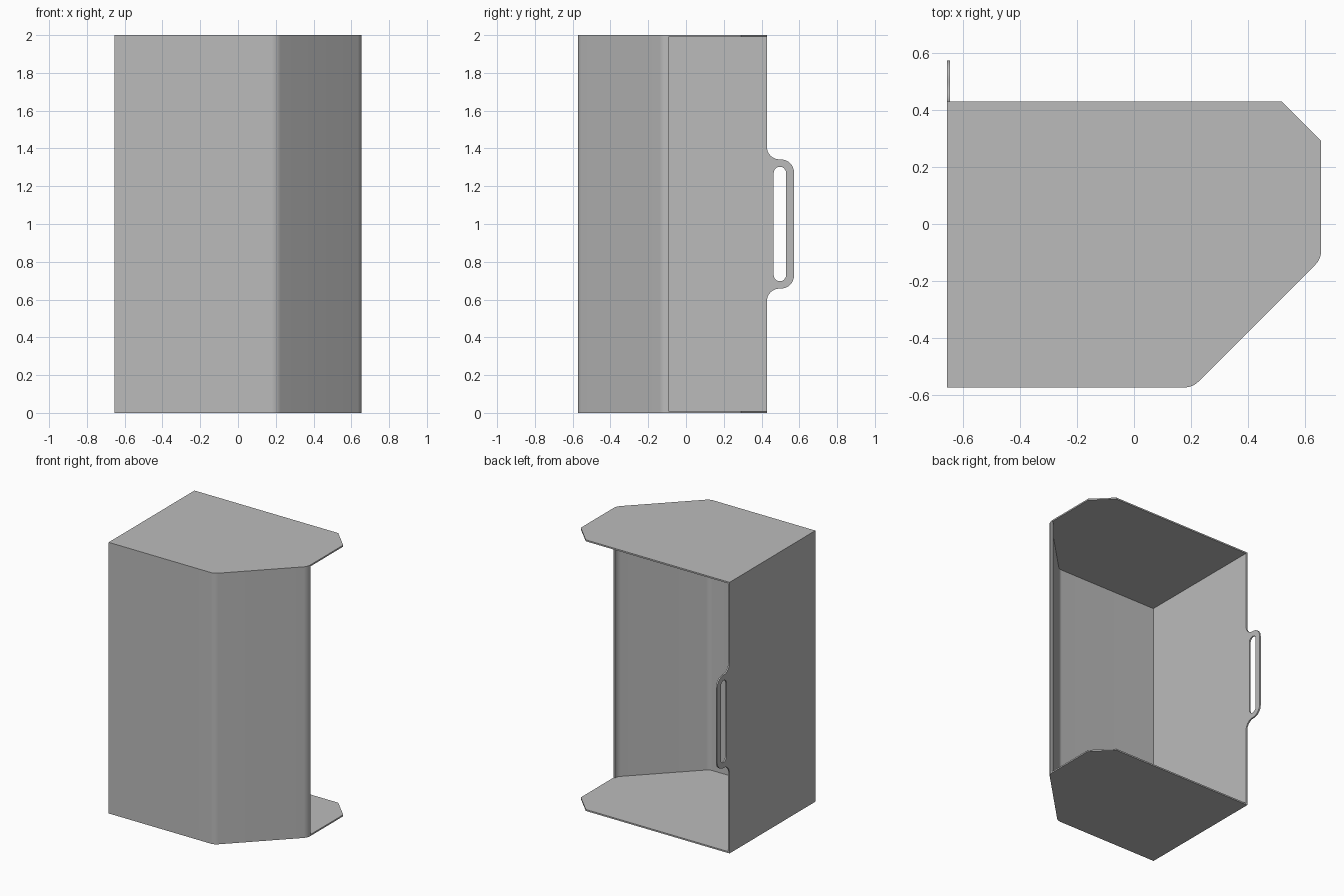
import bpy, bmesh, math
from mathutils import Vector

default = bpy.data.objects.get("Cube")
if default:
    bpy.data.objects.remove(default, do_unlink=True)

T = 0.011                    # sheet thickness
W, H = 0.655, 2.0            # half width, height
FRONT, BACK, GRIP = -0.572, 0.428, 0.572
R = 0.07                     # bend radius
LEFT = -W + T                # inside of the side panel

grey = bpy.data.materials.new("sheet grey")
grey.use_nodes = True
colour = (0.5, 0.5, 0.5, 1)
grey.diffuse_color = colour
grey.node_tree.nodes["Principled BSDF"].inputs["Base Color"].default_value = colour


def arc(cx, cy, r, start, end, n=8):
    angles = [math.radians(start + (end - start) * i / n) for i in range(n + 1)]
    return [(cx + r * math.cos(a), cy + r * math.sin(a)) for a in angles]


def prism(name, loops, place, push):
    """Fill the outline (later loops are holes) and extrude it by push."""
    bm = bmesh.new()
    edges = []
    for loop in loops:
        vs = [bm.verts.new(place(a, b)) for a, b in loop]
        edges += [bm.edges.new((v, vs[i - 1])) for i, v in enumerate(vs)]
    bmesh.ops.triangle_fill(bm, edges=edges, use_beauty=True, use_dissolve=False)
    out = bmesh.ops.extrude_face_region(bm, geom=bm.faces[:], use_keep_orig=True)
    moved = [g for g in out["geom"] if isinstance(g, bmesh.types.BMVert)]
    bmesh.ops.translate(bm, verts=moved, vec=Vector(push))
    bmesh.ops.recalc_face_normals(bm, faces=bm.faces[:])
    me = bpy.data.meshes.new(name)
    bm.to_mesh(me)
    bm.free()
    me.materials.append(grey)
    ob = bpy.data.objects.new(name, me)
    bpy.context.collection.objects.link(ob)
    bpy.ops.object.select_all(action="DESELECT")
    ob.select_set(True)
    bpy.context.view_layer.objects.active = ob
    bpy.ops.object.shade_smooth_by_angle(angle=math.radians(25))
    return ob


# Bent front wall: flat front, diagonal, short return
bend = R * math.tan(math.radians(22.5))
corner_x, corner_y = 0.205, -0.122


def wall_line(inset):
    r = R - inset
    return ([(LEFT, FRONT + inset)]
            + arc(corner_x - bend, FRONT + R, r, -90, -45)
            + arc(W - R, corner_y + bend, r, -45, 0))


outer = wall_line(0)
prism("front_wall", [outer + wall_line(T)[::-1]],
      lambda x, y: (x, y, T), (0, 0, H - 2 * T))

# Bottom and top plates with a chamfered back corner
cut = 0.137
plate = outer + [(W, BACK - cut), (W - cut, BACK), (LEFT, BACK)]
for name, z in (("bottom_plate", 0), ("top_plate", H - T)):
    prism(name, [plate], lambda x, y: (x, y, z), (0, 0, T))

# Side panel with a slotted grip, drawn as (y, z)
upper = (arc(GRIP - 0.07, 1.272, 0.07, 0, 90)
         + arc(BACK + 0.067, 1.409, 0.067, -90, -180)
         + [(BACK, H), (FRONT, H)])
panel = upper + [(y, H - z) for y, z in reversed(upper)]
slot = arc(0.497, 1.27, 0.033, 0, 180) + arc(0.497, 0.73, 0.033, 180, 360)
prism("side_panel_with_grip", [panel, slot], lambda y, z: (-W, y, z), (T, 0, 0))
